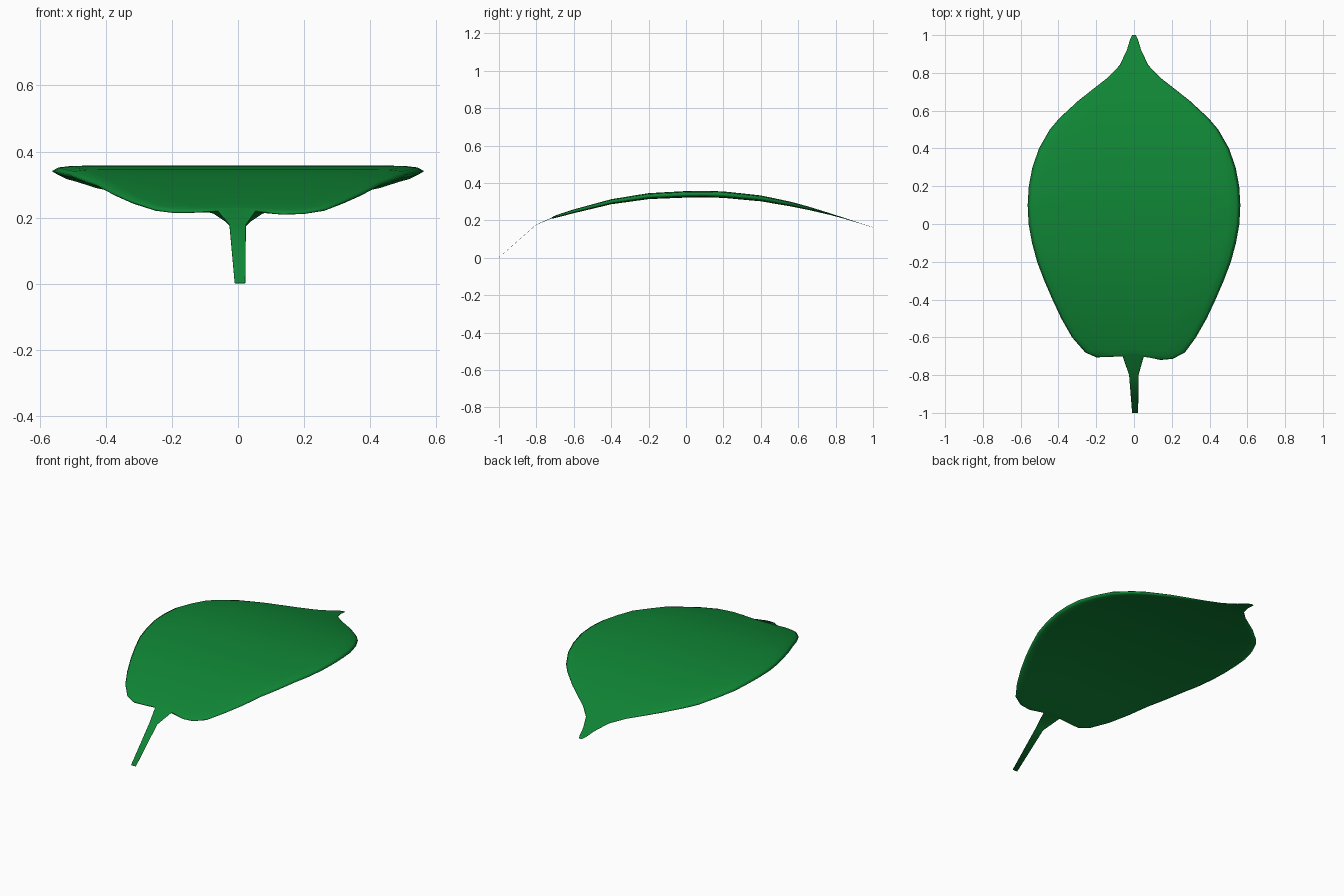
import bpy, bmesh

if "Cube" in bpy.data.objects:
    bpy.data.objects.remove(bpy.data.objects["Cube"])

# Outline stations from stalk to tip: left x, left y, right x, right y, midrib y
base = [(-.010, -1.0, .022, -1.0, -1.0),
        (-.026, -.80, .024, -.80, -.80),
        (-.060, -.70, .052, -.70, -.70),
        (-.130, -.704, .140, -.72, -.692),
        (-.200, -.706, .205, -.714, -.682),
        (-.258, -.680, .270, -.680, -.655)]
blade = [(-.60, .328), (-.50, .385), (-.40, .432), (-.30, .475), (-.20, .513),
         (-.10, .54), (0, .558), (.10, .563), (.20, .557), (.30, .538),
         (.40, .503), (.50, .446), (.56, .395), (.65, .298), (.71, .222),
         (.77, .145), (.84, .076), (.92, .038), (.98, .02), (1.0, .01)]
rows = base + [(-w, y, w, y, y) for y, w in blade]

# Height of the arched leaf along y
arch = [(-1, .002), (-.8, .178), (-.7, .22), (-.6, .249), (-.4, .300), (-.2, .330),
        (.05, .342), (.2, .338), (.4, .318), (.6, .280), (.8, .226), (1, .163)]


def height(y):
    for (y0, z0), (y1, z1) in zip(arch, arch[1:]):
        if y <= y1:
            return z0 + (z1 - z0) * max(0, y - y0) / (y1 - y0)
    return arch[-1][1]


# Flattened cross-section with a rounded rim: (fraction of width, fraction of thickness)
half = [(-1, 0), (-.965, .65), (-.89, .93), (-.6, 1), (0, 1),
        (.6, 1), (.89, .93), (.965, .65)]
section = half + [(-u, -v) for u, v in half]

# Skin the sections into a thin solid leaf
bm = bmesh.new()
rings = []
for xl, yl, xr, yr, ym in rows:
    ring = []
    thick = .031 * (xr - xl) / 2
    for u, v in section:
        ye = yl if u < 0 else yr
        x = (xl + xr) / 2 + u * (xr - xl) / 2
        y = ym + (ye - ym) * u * u
        ring.append(bm.verts.new((x, y, height(y) + v * thick)))
    rings.append(ring)
n = len(section)
for a, b in zip(rings, rings[1:]):
    for i in range(n):
        j = (i + 1) % n
        bm.faces.new((a[i], a[j], b[j], b[i]))
bm.faces.new(rings[0])
bm.faces.new(rings[-1])
bmesh.ops.recalc_face_normals(bm, faces=bm.faces)
for f in bm.faces:
    f.smooth = True

mesh = bpy.data.meshes.new("leaf")
bm.to_mesh(mesh)
bm.free()
leaf = bpy.data.objects.new("leaf", mesh)
bpy.context.collection.objects.link(leaf)

# Green colour
green = bpy.data.materials.new("leaf_green")
green.diffuse_color = (.005, .24, .036, 1)
green.use_nodes = True
green.node_tree.nodes["Principled BSDF"].inputs["Base Color"].default_value = green.diffuse_color
mesh.materials.append(green)
